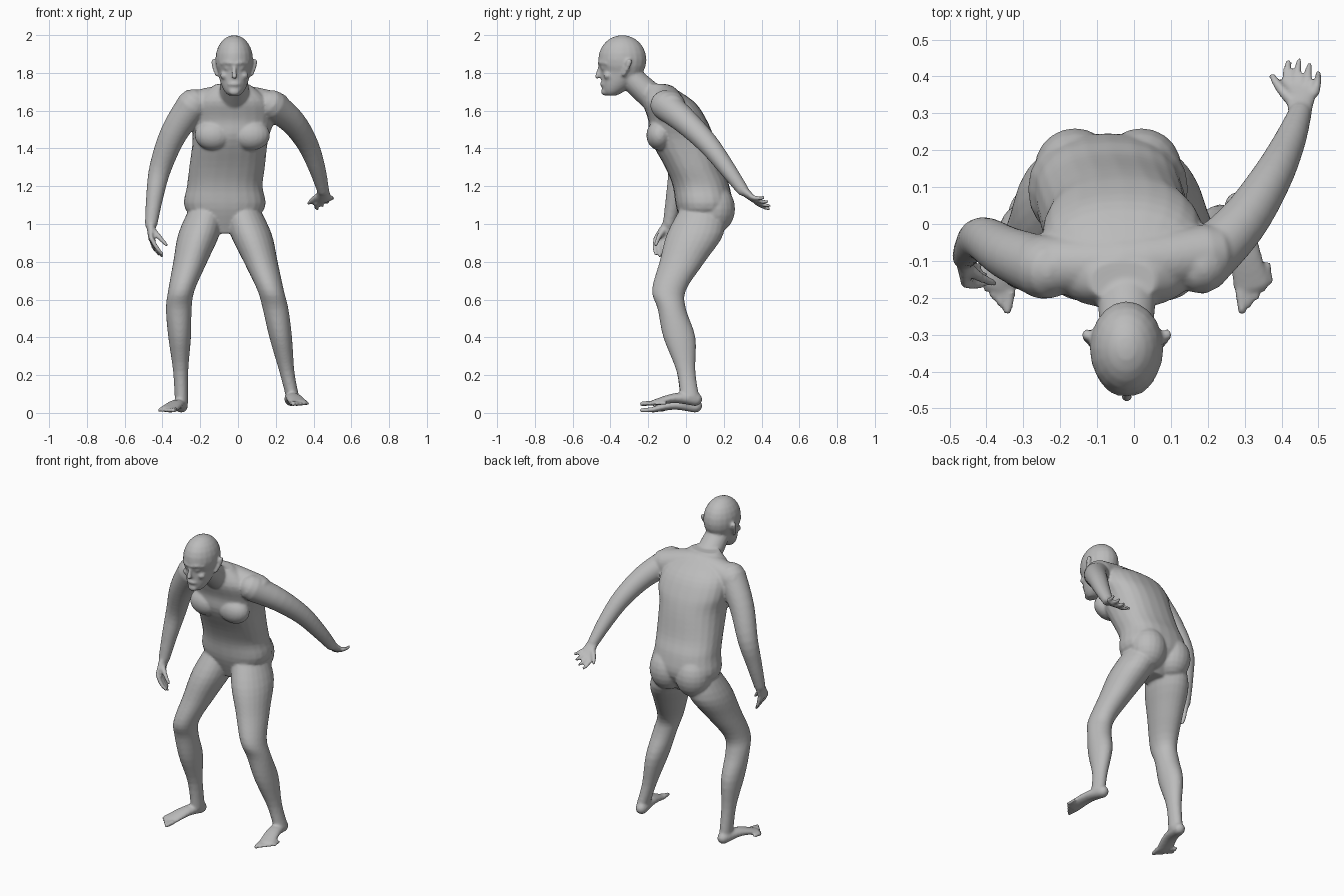
import bpy, bmesh, math
from mathutils import Vector

if "Cube" in bpy.data.objects:
    bpy.data.objects.remove(bpy.data.objects["Cube"])

GREY = (.5, .5, .5, 1)
skin = bpy.data.materials.new("grey_skin")
skin.use_nodes = True
skin.diffuse_color = GREY
skin.node_tree.nodes["Principled BSDF"].inputs["Base Color"].default_value = GREY
parts = []


def blend(start, end, t):
    return start + (end - start) * t


def add_part(name, bm):
    mesh = bpy.data.meshes.new(name)
    bm.to_mesh(mesh)
    bm.free()
    part = bpy.data.objects.new(name, mesh)
    bpy.context.collection.objects.link(part)
    parts.append(part)


def smooth_rows(rows, steps=4):
    """Pass a smooth curve through the rows."""
    result = []
    for i in range(len(rows) - 1):
        before, after = rows[max(i - 1, 0)], rows[min(i + 2, len(rows) - 1)]
        for step in range(steps):
            t = step / steps
            ease = t * t * (3 - 2 * t)
            enter, leave = t * (1 - t) ** 2 / 2, t * t * (1 - t) / 2
            result.append([blend(b, c, ease) + enter * (c - a) - leave * (d - b)
                           for a, b, c, d in zip(before, rows[i], rows[i + 1], after)])
    return result + [list(rows[-1])]


def loft(name, rings):
    bm = bmesh.new()
    loops = [[bm.verts.new(point) for point in ring] for ring in rings]
    count = len(loops[0])
    for low, high in zip(loops, loops[1:]):
        for i in range(count):
            j = (i + 1) % count
            bm.faces.new((low[i], low[j], high[j], high[i]))
    bm.faces.new(reversed(loops[0]))
    bm.faces.new(loops[-1])
    bmesh.ops.recalc_face_normals(bm, faces=bm.faces)
    add_part(name, bm)


def circle(power=1, count=24):
    for i in range(count):
        angle = math.tau * i / count
        c, s = math.cos(angle), math.sin(angle)
        yield math.copysign(abs(c) ** power, c), math.copysign(abs(s) ** power, s)


def stack(name, rows, power=1):
    """Level sections: height, centre x, half width, front y, back y."""
    loft(name, [[(x + c * width, blend(front, back, (s + 1) / 2), z) for c, s in circle(power)]
                for z, x, width, front, back in smooth_rows(rows)])


def tube(name, path, widths, heights=None, side=(1, 0, 0)):
    """Round-ended tube along a path, tapering from the first to the last size."""
    heights = heights or widths
    last = len(path) - 1
    rows = smooth_rows([(*point, blend(*widths, i / last), blend(*heights, i / last))
                        for i, point in enumerate(path)])
    points = [Vector(row[:3]) for row in rows]
    rings = []

    def ring(i, angle):
        ahead = (points[min(i + 1, len(points) - 1)] - points[max(i - 1, 0)]).normalized()
        across = Vector(side) - ahead * ahead.dot(Vector(side))
        across.normalize()
        up = ahead.cross(across)
        width, height = rows[i][3:]
        centre = points[i] + ahead * height * math.sin(angle)
        rings.append([centre + (across * c * width + up * s * height) * math.cos(angle) for c, s in circle()])

    cap = [math.radians(angle) for angle in (30, 60, 80)]
    for angle in reversed(cap):
        ring(0, -angle)
    for i in range(len(points)):
        ring(i, 0)
    for angle in cap:
        ring(len(points) - 1, angle)
    loft(name, rings)


def blob(name, centre, size):
    bm = bmesh.new()
    bmesh.ops.create_uvsphere(bm, u_segments=20, v_segments=12, radius=1)
    bmesh.ops.scale(bm, vec=size, verts=bm.verts)
    bmesh.ops.translate(bm, vec=centre, verts=bm.verts)
    add_part(name, bm)


# Torso leaning forward, with the hips shifted to the right
torso = [(.95, .08, 0, .14), (1.08, .21, -.05, .24), (1.2, .2, -.07, .23), (1.3, .2, -.11, .19),
         (1.45, .2, -.19, .15), (1.55, .22, -.2, .11), (1.65, .2, -.23, .04), (1.74, .09, -.21, -.1)]
stack("torso", [(z, blend(-.07, -.03, min(max((z - 1.2) * 3, 0), 1)), *size) for z, *size in torso], power=.85)
tube("shoulder_girdle", [(-.25, -.11, 1.62), (-.03, -.11, 1.66), (.2, -.08, 1.62)], (.08, .08), side=(0, 1, 0))
tube("neck", [(-.02, -.14, 1.64), (-.02, -.2, 1.69), (-.02, -.31, 1.79)], (.09, .07), (.075, .065))
for side in (-1, 1):
    blob("chest_muscle", (side * .1 - .03, -.14, 1.47), (.1, .07, .08))
    blob("buttock", (side * .09 - .07, .15, 1.08), (.11, .11, .13))

# Head and face
MID = -.02
blob("skull", (MID, -.337, 1.87), (.1, .128, .13))
stack("face", [(z, MID, *size) for z, *size in (
    (1.68, .03, -.42, -.37), (1.7, .05, -.44, -.33), (1.74, .07, -.447, -.28),
    (1.8, .085, -.45, -.23), (1.86, .09, -.46, -.22))])
tube("nose", [(MID, -.455, 1.84), (MID, -.465, 1.8), (MID, -.47, 1.78)], (.008, .016), (.008, .012))
tube("lips", [(MID + x, abs(x) / 2 - .45, 1.74) for x in (-.03, 0, .03)], (.008, .008), side=(0, 0, 1))
blob("chin", (MID, -.43, 1.7), (.03, .02, .02))
for side in (-1, 1):
    def beside(x, y, z):
        return MID + side * x, y, z
    tube("brow", [beside(.01, -.458, 1.85), beside(.04, -.45, 1.855), beside(.07, -.42, 1.85)],
         (.01, .008), side=(0, 0, 1))
    blob("eye", beside(.036, -.438, 1.825), (.015, .012, .01))
    blob("cheek", beside(.05, -.415, 1.785), (.025, .022, .02))
    tube("ear", [beside(.09, -.33, 1.79), beside(.105, -.31, 1.83), beside(.11, -.3, 1.86)],
         (.012, .012), (.01, .016))

# Both legs share one profile and bend sideways at the knee
leg = [(1.1, .09, -.02, .2), (.95, .11, -.1, .2), (.8, .09, -.14, .1), (.65, .07, -.18, 0),
       (.55, .068, -.15, 0), (.4, .06, -.12, .05), (.22, .04, -.05, .05), (.05, .035, -.03, .07)]


def build_leg(name, out, hip, knee, ankle, splay, lift):
    rows = []
    for z, *size in leg:
        x = blend(knee, hip, (z - .6) / .4) if z > .6 else blend(ankle, knee, (z - .1) / .5)
        rows.append((z + lift * (z < .1), x, *size))
    stack(name + "_leg", rows)
    ball = ankle + out * splay
    tube(name + "_foot", [(ankle, .05, lift + .037), (blend(ankle, ball, .4), -.06, lift + .043),
                          (ball, -.17, lift + .018)], (.035, .05), (.036, .016))
    for toe in range(5):
        shift = toe * .019
        tip = Vector((ball + out * (shift - .027), shift - .235, lift + .013))
        tube(name + "_toe", [tip + Vector((-out * splay / 8, .05, .004)), tip],
             (blend(.014, .009, toe / 4), blend(.012, .008, toe / 4)))


build_leg("right", -1, -.19, -.315, -.3, .07, 0)
build_leg("left", 1, .05, .19, .28, .04, .035)


# Arms ending in a palm, four fingers and a thumb
def build_arm(name, path, radii, knuckles, tips, thumb):
    tube(name + "_arm", path, radii)
    wrist = Vector(path[-1])
    first, last = map(Vector, knuckles)
    middle = first.lerp(last, .5)
    tube(name + "_palm", [wrist, wrist.lerp(middle, .5), middle], (.032, .045), (.026, .015), side=last - first)
    for finger in range(4):
        base = first.lerp(last, finger / 3)
        tip = Vector(tips[0]).lerp(Vector(tips[1]), finger / 3)
        if finger in (1, 2):
            tip += (tip - base) * .2
        bend = base.lerp(tip, .5) + (base - wrist) * .1
        tube(name + "_finger", [base, bend, tip], (.013, .009))
    root = wrist.lerp(first, .3)
    tube(name + "_thumb", [root, root.lerp(Vector(thumb), .5) + (first - last) * .1, thumb], (.018, .01))


build_arm("right", [(-.24, -.12, 1.63), (-.34, -.08, 1.48), (-.41, -.04, 1.3), (-.44, -.06, 1.15), (-.46, -.09, 1)],
          (.085, .033), [(-.46, -.16, .925), (-.46, -.09, .925)], [(-.4, -.16, .84), (-.44, -.09, .86)],
          (-.38, -.16, .89))
build_arm("left", [(.18, -.11, 1.63), (.29, 0, 1.54), (.37, .12, 1.42), (.42, .22, 1.29), (.45, .3, 1.18)],
          (.08, .032), [(.415, .375, 1.11), (.49, .355, 1.14)], [(.42, .44, 1.08), (.5, .41, 1.14)],
          (.375, .4, 1.11))

# Fuse every part into one continuous skin
bpy.ops.object.select_all(action="DESELECT")
for part in parts:
    part.select_set(True)
bpy.context.view_layer.objects.active = parts[0]
bpy.ops.object.join()
body = bpy.context.object
body.name = body.data.name = "body"
fuse = body.modifiers.new("fuse", "REMESH")
fuse.mode, fuse.voxel_size = "VOXEL", .0075
soften = body.modifiers.new("soften", "SMOOTH")
soften.factor, soften.iterations = .5, 5
for modifier in (fuse, soften):
    bpy.ops.object.modifier_apply(modifier=modifier.name)
body.data.materials.clear()
body.data.materials.append(skin)
bpy.ops.object.shade_smooth()
